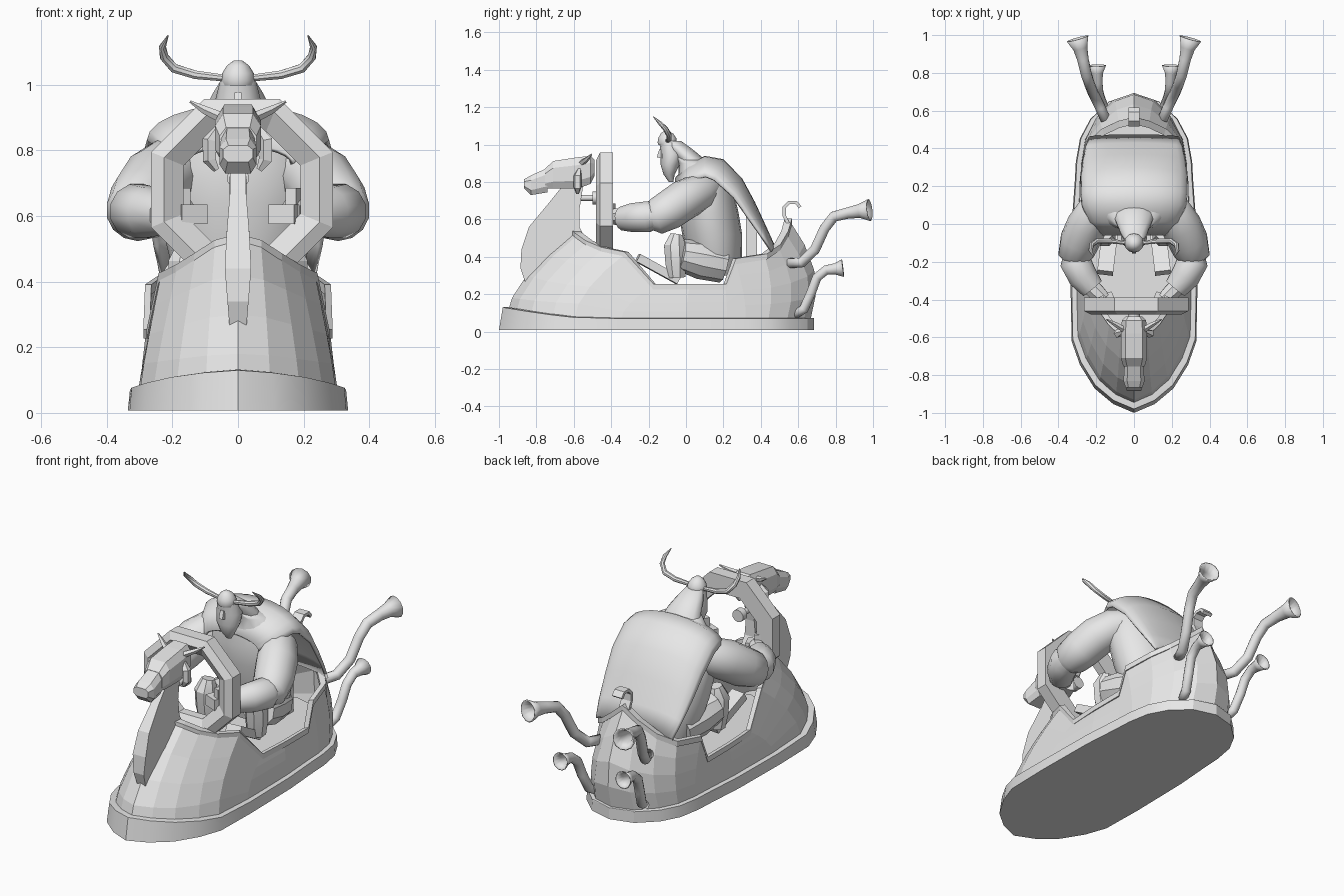
import bpy, bmesh, math
from mathutils import Vector

if "Cube" in bpy.data.objects:
    bpy.data.objects.remove(bpy.data.objects["Cube"])

grey = bpy.data.materials.new("plain grey")
grey.use_nodes = True
grey.diffuse_color = (0.8, 0.8, 0.8, 1)
grey.node_tree.nodes["Principled BSDF"].inputs["Base Color"].default_value = (0.8, 0.8, 0.8, 1)


def finish(name, bm, angle=30, thick=0, offset=-1):
    bmesh.ops.recalc_face_normals(bm, faces=bm.faces)
    me = bpy.data.meshes.new(name)
    bm.to_mesh(me)
    bm.free()
    me.materials.append(grey)
    if angle:
        me.shade_smooth()
        me.set_sharp_from_angle(angle=math.radians(angle))
    ob = bpy.data.objects.new(name, me)
    bpy.context.collection.objects.link(ob)
    if thick:
        mod = ob.modifiers.new("thickness", 'SOLIDIFY')
        mod.thickness, mod.offset = thick, offset
    return ob


def loft(name, rings, caps=True, closed=True, wrap=False, angle=30, **kw):
    """Skin a list of equal-length point rings."""
    bm = bmesh.new()
    rows = [[bm.verts.new(p) for p in r] for r in rings]
    n = len(rows[0])
    pairs = list(zip(rows, rows[1:])) + ([(rows[-1], rows[0])] if wrap else [])
    for a, b in pairs:
        for i in range(n if closed else n - 1):
            j = (i + 1) % n
            bm.faces.new((a[i], a[j], b[j], b[i]))
    if caps and not wrap:
        bm.faces.new(rows[0])
        bm.faces.new(rows[-1])
    return finish(name, bm, angle, **kw)


def tube(name, path, radii, sides=10, angle=40, **kw):
    """Tube along a path; the radius follows the points."""
    pts = [Vector(p) for p in path]
    run = pts[-1] - pts[0]
    ref = Vector((1, 0, 0)) if abs(run.x) < 0.7 * run.length else Vector((0, 1, 0))
    rings = []
    for i, p in enumerate(pts):
        t = (pts[min(i + 1, len(pts) - 1)] - pts[max(i - 1, 0)]).normalized()
        v = t.cross(ref).normalized()
        u = v.cross(t)
        rings.append([p + radii[i] * (u * math.cos(a) + v * math.sin(a))
                      for a in (2 * math.pi * (k + .5) / sides for k in range(sides))])
    return loft(name, rings, angle=angle, **kw)


def stack(name, levels, sides=20, angle=50):
    """Ellipses (y, z, rx, ry) stacked upward."""
    return loft(name, [[(rx * math.cos(a), y + ry * math.sin(a), z)
                        for a in (2 * math.pi * k / sides for k in range(sides))]
                       for y, z, rx, ry in levels], angle=angle)


def block(name, sections):
    """Bevelled box sections (y, low z, high z, half width)."""
    loft(name, [[(w * a, y, lo + (hi - lo) * b) for a, b in
                 ((-.7, 0), (.7, 0), (1, .25), (1, .75), (.65, 1), (-.65, 1), (-1, .75), (-1, .25))]
                for y, lo, hi, w in sections], angle=0)


def box(name, c, size, tilt=0, yaw=0):
    bm = bmesh.new()
    bmesh.ops.create_cube(bm, size=1)
    ob = finish(name, bm, 0)
    ob.location, ob.scale, ob.rotation_euler = c, size, (tilt, 0, yaw)
    return ob


def mirror_loop(half):
    return half + [(-p[0],) + tuple(p[1:]) for p in half[-2:0:-1]]


def flip(path, s):
    return [(s * x, y, z) for x, y, z in path]


# Hull: base outline blended up to the scalloped cockpit rim, bulging at the stern
base = [(0, -.965), (.1, -.92), (.19, -.84), (.26, -.72), (.3, -.6), (.305, -.35), (.3, 0),
        (.285, .22), (.28, .32), (.26, .44), (.21, .54), (.12, .63), (0, .665)]
rim = [(0, -.6, .54), (.07, -.575, .52), (.13, -.52, .48), (.185, -.44, .445), (.235, -.32, .42),
       (.27, -.17, .25), (.28, .02, .25), (.28, .21, .25), (.275, .26, .385), (.24, .42, .41),
       (.165, .49, .46), (.08, .53, .53), (0, .55, .6)]
rings = []
for f in (0, .25, .5, .75, 1):
    g, h = f ** 1.7, f ** 1.15
    puff = .055 * math.sin(math.pi * f)
    rings.append(mirror_loop([(b[0] * (1 - h) + r[0] * h,
                               b[1] * (1 - g) + r[1] * g + puff * max(0, b[1] - .3) / .36,
                               .06 + (r[2] - .06) * f) for b, r in zip(base, rim)]))
loft("hull", rings, caps=False, angle=0, thick=.012)
floor = [(r[0] * .96, r[1] * .96, .23) for r in rim]
loft("cockpit_floor", [mirror_loop(floor), mirror_loop([(x, y, .215) for x, y, z in floor])], angle=0)

# Rim trim: a narrow band following the rim
loop = mirror_loop(rim)
loft("rim_trim", [[(x * k, y * k, z + h) for x, y, z in loop]
                  for k, h in ((1.03, -.024), (1.03, .006), (.96, .006), (.96, -.024))],
     wrap=True, angle=0)

# Skirt around the foot of the hull, rising in a curve at the nose
def skirt(grow, z, out=0):
    return mirror_loop([(x * grow, y * (1.03 if y > 0 else 1) - out * max(0, -y),
                         z if z < .05 else z + .06 * (max(0, -y - .5) / .465) ** 1.4)
                        for x, y in base])
loft("skirt", [skirt(1.1, .008, .036), skirt(1.08, .07, .015), skirt(1.0, .072, -.01)], angle=20)

# Figurehead: neck, head, ears and horns
neck = [(-.86, .265), (-.885, .34), (-.88, .44), (-.84, .56), (-.74, .68), (-.66, .78),
        (-.55, .78), (-.57, .65), (-.57, .56), (-.52, .46), (-.62, .42)]
loft("prow_neck", [[(s * (.024 + .018 * max(0, 1 - abs(z - .46) / .22)), y, z) for y, z in neck]
                   for s in (-1, 1)], angle=0)
block("beast_snout", [(-.865, .765, .815, .045), (-.83, .73, .835, .056), (-.74, .745, .875, .05)])
block("beast_head", [(-.755, .765, .87, .056), (-.71, .765, .912, .07), (-.58, .765, .932, .07),
                     (-.51, .79, .94, .064), (-.49, .83, .92, .045)])
for s, side in ((1, "left"), (-1, "right")):
    tube(side + "_beast_horn", flip([(.05, -.56, .9), (.1, -.53, .922), (.145, -.505, .948)], s),
         [.017, .013, .004], 5, 0)
    tube(side + "_beast_ear", flip([(.06, -.57, .87), (.085, -.58, .83), (.085, -.58, .77),
                                    (.065, -.58, .74)], s), [.01, .024, .022, .01], 5, 0)

# Octagonal steering ring with a ridged front, and its short column
section = [(.178, -.44), (.237, -.48), (.277, -.46), (.277, -.39), (.178, -.39)]
loft("steering_ring", [[(.012 + r / math.cos(math.pi / 8) * math.cos(a), y,
                         .68 + r / math.cos(math.pi / 8) * math.sin(a)) for r, y in section]
                       for a in (math.pi * (k + .5) / 4 for k in range(8))], wrap=True, angle=0)
tube("steering_column", [(0, -.58, .715), (0, -.5, .715), (0, -.499, .715), (0, -.46, .715)],
     [.016, .016, .034, .034], 10)

# Rider's body and cape
stack("torso", [(.16, .3, .15, .12), (.16, .4, .19, .14), (.14, .52, .22, .16), (.12, .64, .24, .16),
                (.1, .75, .24, .155), (.09, .84, .2, .13), (.06, .9, .14, .1), (.0, .93, .07, .06)])
cape = [(-.06, .82, .17, .06), (.01, .895, .24, .09), (.1, .94, .278, .11), (.2, .922, .283, .11),
        (.3, .82, .283, .1), (.37, .69, .273, .08), (.43, .56, .258, .05), (.475, .46, .24, .03)]
rows = []
for y, z, w, drop in cape:
    rows.append([(w * math.sin(a), y - .45 * drop * (1 - math.cos(a)) * (y > .1),
                  z - drop * (1 - math.cos(a)))
                 for a in (math.pi / 2 * k / 6 for k in range(-6, 7))])
loft("cape", rows, caps=False, closed=False, angle=60, thick=.015)

# Rider's head: face, beard, hood of hair, helmet
stack("face_and_beard", [(-.08, .8, .015, .012), (-.09, .84, .042, .03), (-.085, .89, .066, .05),
                         (-.075, .95, .07, .06), (-.09, 1.01, .055, .052)], 12)
stack("hair", [(.05, .87, .115, .07), (.02, .93, .098, .07), (-.03, .975, .076, .065),
               (-.075, 1.02, .048, .048)], 12)
stack("helmet", [(-.1, .998, .047, .047), (-.1, 1.012, .052, .052), (-.1, 1.035, .048, .048),
                 (-.102, 1.058, .034, .034), (-.105, 1.073, .014, .014)], 12)
box("nose", (0, -.135, .95), (.022, .03, .045), -.3)

for s, side in ((1, "left"), (-1, "right")):
    # Helmet horns
    tube(side + "_helmet_horn", flip([(.04, -.1, 1.02), (.13, -.09, 1.03), (.195, -.09, 1.05),
         (.225, -.11, 1.085), (.23, -.14, 1.115), (.213, -.175, 1.15)], s),
         [.011, .014, .015, .014, .011, .002], 8)
    # Arms: sleeve, forearm, mitten and thumb
    tube(side + "_upper_arm", flip([(.13, .12, .77), (.2, .07, .745), (.25, -.01, .705),
         (.287, -.09, .65), (.305, -.16, .615), (.29, -.22, .605)], s),
         [.08, .1, .108, .106, .097, .05], 14, 60)
    tube(side + "_forearm", flip([(.315, -.12, .62), (.31, -.2, .615), (.27, -.28, .61),
         (.22, -.34, .605)], s), [.05, .085, .08, .065], 12, 60)
    tube(side + "_wrist", flip([(.25, -.31, .61), (.2, -.36, .615), (.16, -.4, .615)], s),
         [.05, .048, .042], 8, 30)
    box(side + "_mitten", (s * .145, -.405, .605), (.085, .07, .06), 0, s * -.4)
    box(side + "_thumb", (s * .17, -.405, .655), (.035, .045, .06), 0, s * -.4)
    # Legs: thigh, knee guard, boot
    tube(side + "_thigh", flip([(.09, .2, .36), (.12, .08, .385), (.15, -.03, .41)], s),
         [.1, .105, .085], 10, 30)
    tube(side + "_knee_guard", flip([(.15, -.05, .29), (.155, -.055, .37), (.155, -.06, .46),
         (.15, -.05, .52)], s), [.05, .06, .062, .035], 8, 30)
    box(side + "_boot", (s * .14, -.15, .335), (.085, .25, .045), -.5, s * .12)
    # Exhaust pipes with hollow flared mouths
    tube(side + "_upper_exhaust", flip([(.15, .55, .365), (.18, .62, .37), (.215, .69, .44),
         (.235, .74, .55), (.252, .79, .615), (.27, .87, .635), (.284, .93, .645),
         (.298, .98, .65)], s),
         [.028, .028, .028, .028, .029, .031, .039, .06], 12, caps=False, thick=.007)
    tube(side + "_lower_exhaust", flip([(.15, .58, .09), (.165, .63, .12), (.18, .67, .21),
         (.188, .7, .29), (.192, .75, .33), (.195, .8, .335), (.196, .84, .34)], s),
         [.018, .02, .02, .02, .02, .026, .043], 12, caps=False, thick=.006)

# Seat post, and the curled tail ornament on the stern
box("seat_post", (0, .35, .43), (.16, .06, .42))
curl = [(.55, .57), (.525, .62), (.525, .665), (.55, .69), (.59, .69), (.61, .665)]
loft("stern_curl", [[(x, y, z) for x in (-.03, .03)] for y, z in curl],
     caps=False, closed=False, angle=0, thick=.018, offset=0)
